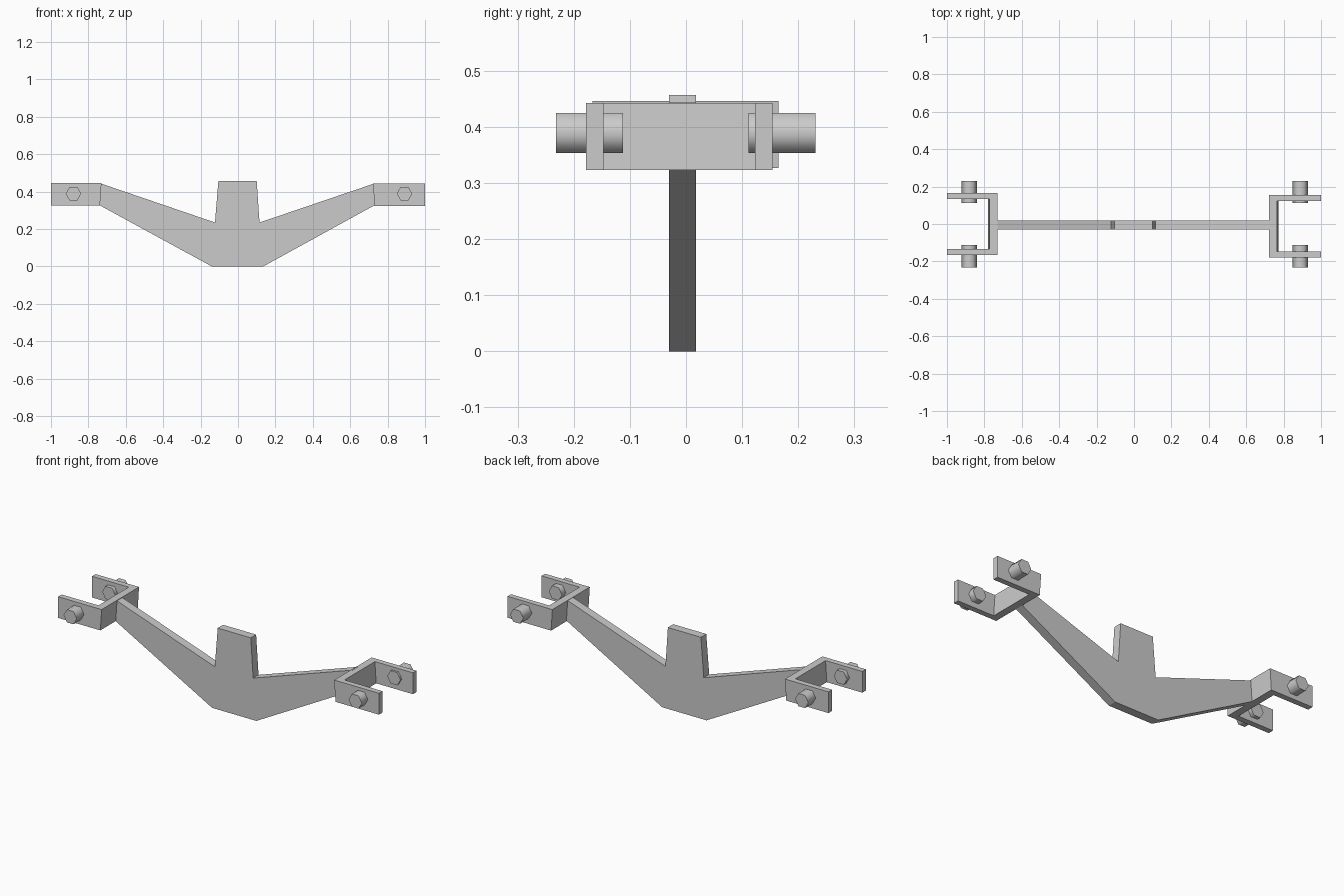
import bpy, bmesh, math
from mathutils import Vector

if "Cube" in bpy.data.objects:
    bpy.data.objects.remove(bpy.data.objects["Cube"])


def prism(name, profile, to3d, lo, hi):
    """Extrude a 2D profile between two levels; to3d maps (a, b, level) to a point."""
    bm = bmesh.new()
    verts = [bm.verts.new(to3d(a, b, lo)) for a, b in profile]
    face = bm.faces.new(verts)
    top = bmesh.ops.extrude_face_region(bm, geom=[face])["geom"]
    shift = {}
    for f in bm.faces:
        if f in top:
            shift = set(f.verts)
    delta = Vector(to3d(0, 0, hi)) - Vector(to3d(0, 0, lo))
    bmesh.ops.translate(bm, verts=[v for v in top if isinstance(v, bmesh.types.BMVert)], vec=delta)
    bmesh.ops.recalc_face_normals(bm, faces=bm.faces)
    me = bpy.data.meshes.new(name)
    bm.to_mesh(me)
    bm.free()
    ob = bpy.data.objects.new(name, me)
    bpy.context.collection.objects.link(ob)
    return ob


# Flat spreader arm with the central stub
arm = [(-0.14, 0), (0.135, 0), (0.73, 0.327), (0.73, 0.444), (0.115, 0.235),
       (0.1, 0.457), (-0.105, 0.457), (-0.123, 0.235), (-0.735, 0.444), (-0.74, 0.327)]
prism("arm_plate", arm, lambda a, b, l: (a, l, b), -0.03, 0.018)

# U-shaped end brackets, base leaning slightly outward at the bottom
for side, s, base, y0, y1, t, z0, z1, pin_x in (
        ("left", -1, 0.73, -0.167, 0.165, 0.032, 0.327, 0.446, -0.88),
        ("right", 1, 0.722, -0.178, 0.154, 0.031, 0.323, 0.443, 0.89)):
    inner = base + 0.042
    u = [(base, y0), (1, y0), (1, y0 + t), (inner, y0 + t),
         (inner, y1 - t), (1, y1 - t), (1, y1), (base, y1)]
    br = prism(side + "_bracket", u, lambda a, b, l: (s * a, b, l), z0, z1)
    for v in br.data.vertices:
        if v.co.z < 0.35 and abs(v.co.x) < 0.9:
            v.co.x += s * 0.008

    # Six-sided pins through both bracket cheeks
    for end, y in (("front", -0.172), ("back", 0.171)):
        bpy.ops.mesh.primitive_cylinder_add(
            vertices=6, radius=0.0413, depth=0.119,
            location=(pin_x, y, 0.389), rotation=(math.pi / 2, 0, 0))
        pin = bpy.context.object
        pin.name = f"{side}_{end}_pin"
        # turn so the flats face up and down
        pin.rotation_euler = (math.pi / 2, math.pi / 6, 0)
        bpy.ops.object.shade_smooth_by_angle(angle=math.radians(65))
